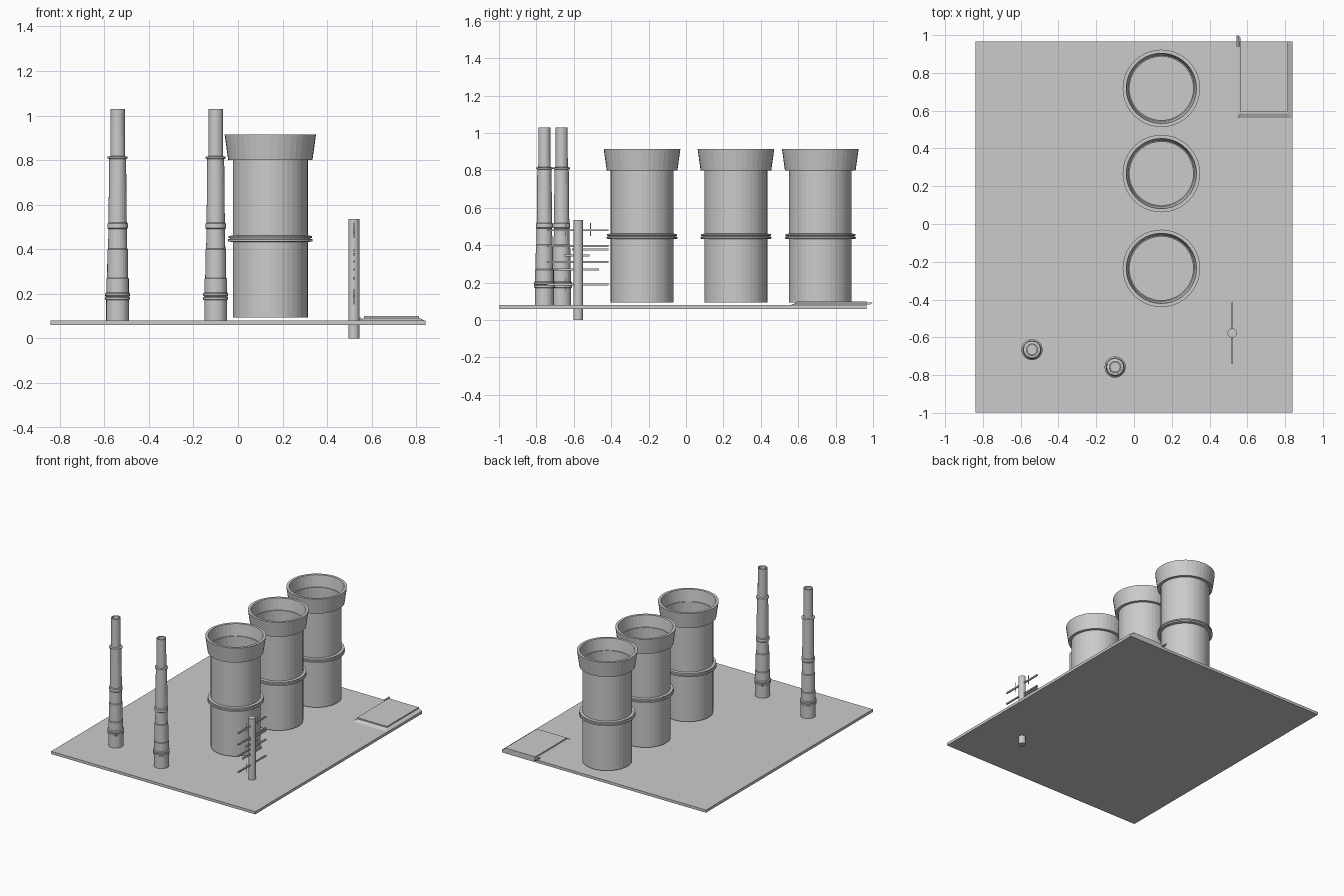
import bpy
import bmesh
from math import cos, sin, tau

cube = bpy.data.objects.get("Cube")
if cube:
    bpy.data.objects.remove(cube, do_unlink=True)

GREY = (0.6, 0.6, 0.6, 1)
grey = bpy.data.materials.new("plain_grey")
grey.use_nodes = True
grey.diffuse_color = GREY
grey.node_tree.nodes["Principled BSDF"].inputs["Base Color"].default_value = GREY


def finish(name, bm):
    bmesh.ops.recalc_face_normals(bm, faces=bm.faces[:])
    mesh = bpy.data.meshes.new(name)
    bm.to_mesh(mesh)
    bm.free()
    mesh.materials.append(grey)
    ob = bpy.data.objects.new(name, mesh)
    bpy.context.collection.objects.link(ob)
    return ob


def lathe(name, profile, x, y, sides):
    """Turn (radius, height) points about a vertical axis, capping both ends."""
    bm = bmesh.new()
    rings = [[bm.verts.new((x + r * cos(tau * i / sides), y + r * sin(tau * i / sides), z))
              for i in range(sides)] for r, z in profile]
    for a, b in zip(rings, rings[1:]):
        for i in range(sides):
            j = (i + 1) % sides
            bm.faces.new((a[i], a[j], b[j], b[i]))
    bm.faces.new(rings[0][::-1])
    bm.faces.new(rings[-1])
    return finish(name, bm)


def frustum(name, low, high, z0, z1):
    """Block between two rectangles given as (x0, x1, y0, y1)."""
    bm = bmesh.new()
    rings = []
    for (x0, x1, y0, y1), z in ((low, z0), (high, z1)):
        rings.append([bm.verts.new((x, y, z))
                      for x, y in ((x0, y0), (x1, y0), (x1, y1), (x0, y1))])
    a, b = rings
    bm.faces.new(a[::-1])
    bm.faces.new(b)
    for i in range(4):
        j = (i + 1) % 4
        bm.faces.new((a[i], a[j], b[j], b[i]))
    return finish(name, bm)


def box(name, rect, z0, z1):
    return frustum(name, rect, rect, z0, z1)


# Ground plate
box("ground_plate", (-0.84, 0.84, -0.997, 0.965), 0.06, 0.08)

# Wide towers: double band at mid height, flared rim, recessed top
TOWER = [(0.168, 0.093), (0.168, 0.433), (0.19, 0.435), (0.19, 0.445), (0.18, 0.446),
         (0.18, 0.45), (0.187, 0.451), (0.187, 0.46), (0.168, 0.462), (0.168, 0.8),
         (0.189, 0.8), (0.205, 0.915), (0.186, 0.915), (0.174, 0.83), (0.168, 0.83),
         (0.168, 0.74)]
for label, y in (("front", -0.235), ("middle", 0.267), ("back", 0.718)):
    lathe(label + "_tower", TOWER, 0.145, y, 40)

# Slim banded chimneys with hollow tops
CHIMNEY = [(0.051, 0.08), (0.051, 0.172), (0.056, 0.175), (0.056, 0.184), (0.051, 0.187),
           (0.056, 0.192), (0.056, 0.202), (0.05, 0.207), (0.05, 0.268), (0.047, 0.272),
           (0.046, 0.4), (0.043, 0.404), (0.041, 0.49), (0.046, 0.495), (0.046, 0.515),
           (0.041, 0.52), (0.038, 0.805), (0.045, 0.808), (0.045, 0.815), (0.033, 0.818),
           (0.032, 1.03), (0.025, 1.03), (0.025, 0.95)]
lathe("left_chimney", CHIMNEY, -0.1, -0.757, 24)
lathe("right_chimney", CHIMNEY, -0.54, -0.665, 24)

# Pole passing through the plate, with cross bars
PX, PY = 0.52, -0.577
lathe("pole", [(0.025, 0), (0.025, 0.535)], PX, PY, 20)
BARS = [(0.48, -0.742, -0.415), (0.395, -0.742, -0.415), (0.378, -0.61, -0.415),
        (0.345, -0.65, -0.515), (0.31, -0.742, -0.415), (0.27, -0.69, -0.465),
        (0.19, -0.742, -0.415)]
for i, (z, y0, y1) in enumerate(BARS):
    box("cross_bar_%d" % (i + 1), (PX - 0.005, PX + 0.005, y0, y1), z - 0.005, z + 0.005)

# Upright pins on the top and bottom bars
for label, y, z in (("upper_back", -0.51, 0.485), ("upper_front", -0.645, 0.485),
                    ("lower_front", -0.645, 0.187)):
    box(label + "_pin", (PX - 0.002, PX + 0.002, y - 0.002, y + 0.002), z - 0.035, z + 0.035)

# Corner pad: bevelled trim, raised slab and overhanging strip end
frustum("pad_trim", (0.548, 0.838, 0.56, 0.965), (0.565, 0.815, 0.585, 0.965), 0.08, 0.091)
box("pad_slab", (0.565, 0.812, 0.592, 0.965), 0.085, 0.1)
frustum("pad_strip_end", (0.542, 0.565, 0.94, 0.985), (0.542, 0.55, 0.94, 0.999), 0.083, 0.094)
